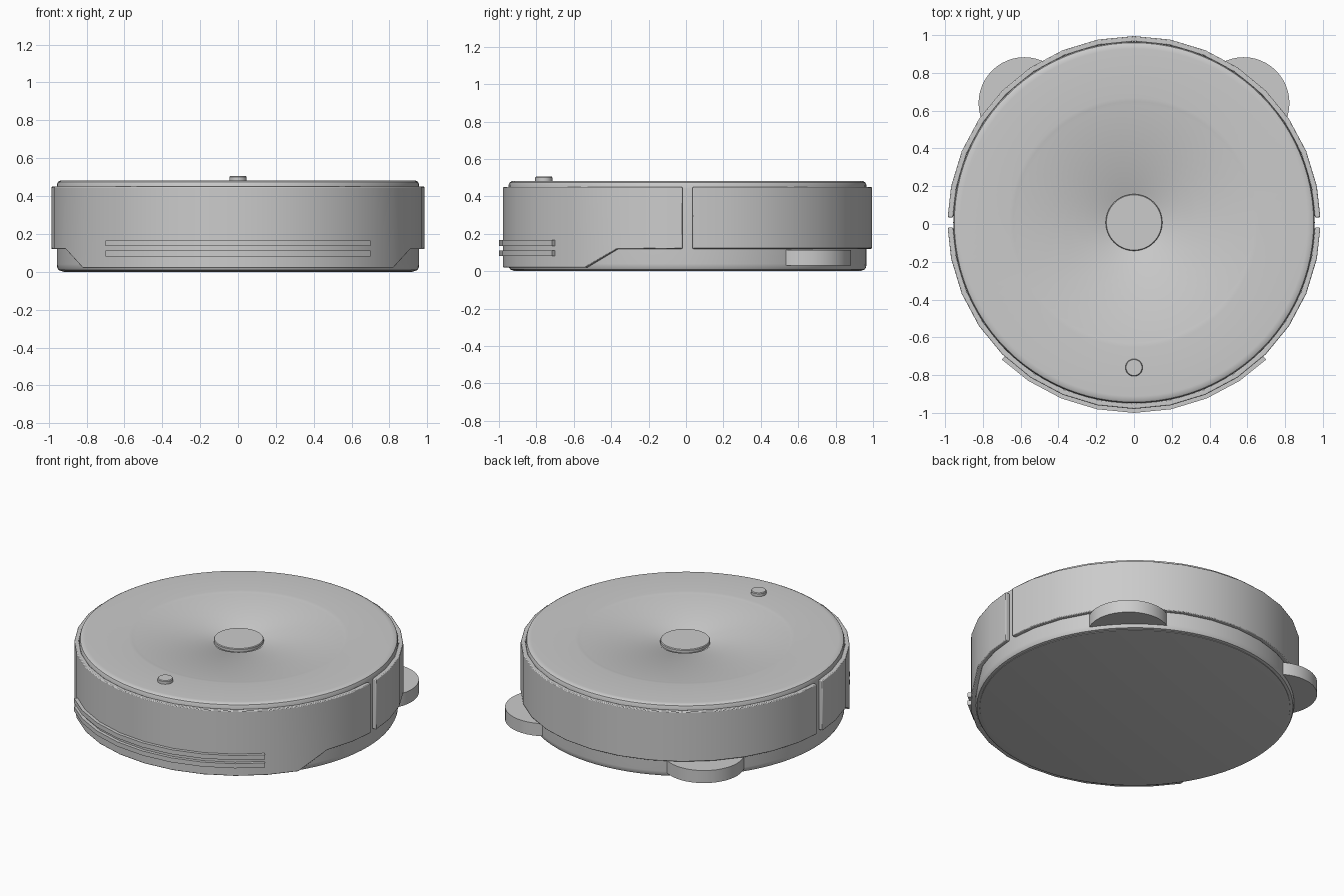
import bpy, bmesh, math
from math import sin, cos, radians

if "Cube" in bpy.data.objects:
    bpy.data.objects.remove(bpy.data.objects["Cube"])

CY = 0.008          # centre of the round body in y
STEP = 11.25        # bumper rings have 32 sides


def finish(name, bm, bevel=0.0):
    bmesh.ops.recalc_face_normals(bm, faces=bm.faces)
    me = bpy.data.meshes.new(name)
    bm.to_mesh(me)
    bm.free()
    ob = bpy.data.objects.new(name, me)
    bpy.context.collection.objects.link(ob)
    if bevel:
        m = ob.modifiers.new("bevel", 'BEVEL')
        m.width = bevel
        m.segments = 2
        m.limit_method = 'ANGLE'
        m.angle_limit = radians(40)
    bpy.ops.object.select_all(action='DESELECT')
    ob.select_set(True)
    bpy.context.view_layer.objects.active = ob
    bpy.ops.object.shade_smooth_by_angle(angle=radians(35))
    return ob


def lathe(name, profile, x=0.0, y=CY, n=64):
    """Revolve (r, z) points; both ends are closed with a cap."""
    bm = bmesh.new()
    rings = [[bm.verts.new((x + r * cos(2 * math.pi * i / n),
                            y + r * sin(2 * math.pi * i / n), z)) for i in range(n)]
             for r, z in profile]
    for a, b in zip(rings, rings[1:]):
        for i in range(n):
            j = (i + 1) % n
            bm.faces.new((a[i], a[j], b[j], b[i]))
    bm.faces.new(rings[0])
    bm.faces.new(rings[-1])
    return finish(name, bm)


def arc_wall(name, angles, r_in, r_out, bottoms, top, bevel):
    """Curved wall through the given angles with its own bottom height at each."""
    bm = bmesh.new()
    rows = []
    for a, zb in zip(angles, bottoms):
        c, s = cos(radians(a)), sin(radians(a))
        rows.append([bm.verts.new((r * c, CY + r * s, z)) for r, z in
                     ((r_in, zb), (r_out, zb), (r_out, top), (r_in, top))])
    for p, q in zip(rows, rows[1:]):
        for i in range(4):
            j = (i + 1) % 4
            bm.faces.new((p[i], p[j], q[j], q[i]))
    bm.faces.new(rows[0])
    bm.faces.new(rows[-1])
    return finish(name, bm, bevel)


# Main body with rounded rims and a shallow dished lid
lathe("body", [(0.935, 0.005), (0.948, 0.009), (0.955, 0.022), (0.957, 0.04),
               (0.957, 0.44), (0.956, 0.462), (0.951, 0.475), (0.938, 0.482),
               (0.92, 0.483), (0.66, 0.483), (0.64, 0.481), (0.62, 0.477),
               (0.165, 0.457), (0.157, 0.452)], n=96)

# Centre button and small front button
lathe("centre_button", [(0.15, 0.43), (0.15, 0.468), (0.146, 0.473)])
lathe("front_button", [(0.046, 0.47), (0.046, 0.501), (0.042, 0.506)], y=-0.76, n=32)

# Front and rear bumper shells
half = [1.6] + [STEP * k for k in range(1, 16)] + [178.4]
arc_wall("rear_bumper", half, 0.958, 0.987, [0.12] * 17, 0.45, 0.005)
front_bottom = [0.12 if k < 3 or k > 13 else 0.02 for k in range(17)]
arc_wall("front_bumper", [-a for a in half], 0.958, 0.987, front_bottom, 0.45, 0.005)

# Two trim strips along the front bumper
strip = [-134] + [-90 + STEP * k for k in range(-3, 4)] + [-46]
for name, z in (("upper_trim_strip", 0.136), ("lower_trim_strip", 0.082)):
    arc_wall(name, strip, 0.975, 1.008, [z] * 9, z + 0.03, 0)

# Sensor / brush pods at the rear corners
for name, side in (("left_pod", -1), ("right_pod", 1)):
    lathe(name, [(0.243, 0.03), (0.243, 0.113)], x=side * 0.58, y=0.64, n=48)

# Underside plate standing on the ground
lathe("base_plate", [(0.92, 0.0), (0.93, 0.002), (0.935, 0.02)], n=96)
